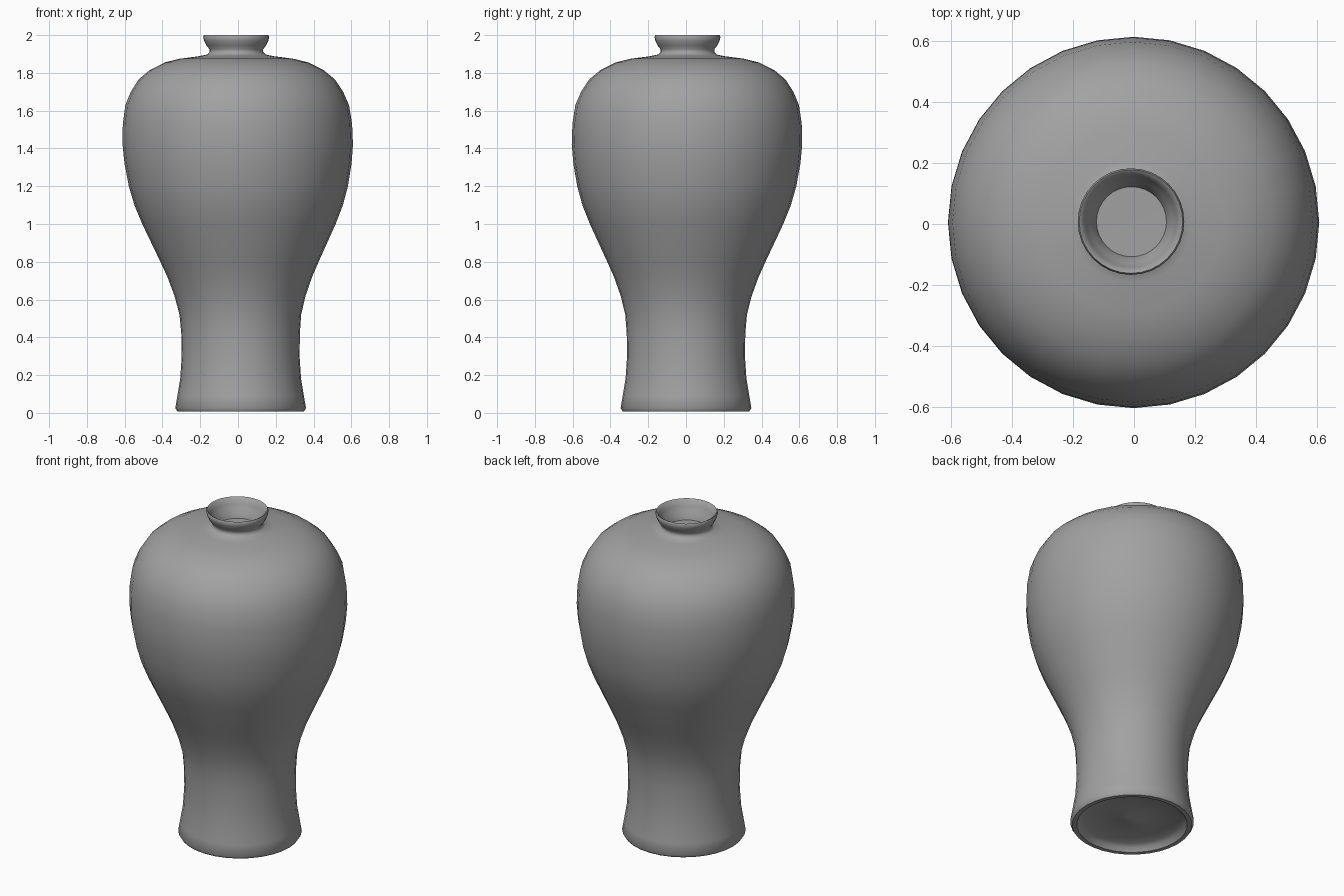
import bpy
import bmesh
import math

SIDES = 32

cube = bpy.data.objects.get("Cube")
if cube:
    bpy.data.objects.remove(cube, do_unlink=True)

# Single grey glaze
glaze = bpy.data.materials.new("grey_glaze")
glaze.use_nodes = True
GREY = (0.36, 0.36, 0.36, 1)
glaze.diffuse_color = GREY
shader = glaze.node_tree.nodes["Principled BSDF"]
shader.inputs["Base Color"].default_value = GREY
shader.inputs["Roughness"].default_value = 0.6

# Closed profile (radius, height): recessed foot, body, neck, lip, mouth
foot = [(0, 0.03), (0.04, 0.032), (0.08, 0.045), (0.27, 0.045), (0.295, 0.03), (0.31, 0.008)]
body = [(0.335, 0.008), (0.346, 0.025), (0.335, 0.09), (0.32, 0.18), (0.312, 0.3),
        (0.314, 0.42), (0.322, 0.52), (0.347, 0.62), (0.383, 0.72), (0.419, 0.8),
        (0.512, 1.0), (0.552, 1.1), (0.58, 1.2), (0.601, 1.32), (0.61, 1.42),
        (0.607, 1.53), (0.592, 1.63), (0.562, 1.7), (0.52, 1.765), (0.46, 1.815),
        (0.38, 1.855), (0.3, 1.875), (0.2, 1.888)]
neck = [(0.155, 1.897), (0.142, 1.91), (0.142, 1.925)]
lip = [(0.158, 1.945), (0.17, 1.97), (0.175, 1.99), (0.17, 2.0), (0.161, 1.995)]
mouth = [(0.15, 1.965), (0.135, 1.935), (0.12, 1.91), (0.115, 1.89), (0, 1.888)]


def lean(z):
    """Slight lean of the hand-thrown axis at height z."""
    t = min(max((z - 0.4) / 1.6, 0), 1)
    return 0.014 - 0.024 * t, 0.008 * t


def lathe(name, profile):
    bm = bmesh.new()
    rings = []
    for r, z in profile:
        cx, cy = lean(z)
        count = SIDES if r else 1
        rings.append([bm.verts.new((cx + r * math.cos(math.tau * i / SIDES),
                                    cy + r * math.sin(math.tau * i / SIDES), z))
                      for i in range(count)])
    for low, high in zip(rings, rings[1:]):
        for i in range(SIDES):
            j = (i + 1) % SIDES
            corners = [low[i % len(low)], low[j % len(low)],
                       high[j % len(high)], high[i % len(high)]]
            bm.faces.new(list(dict.fromkeys(corners)))
    bmesh.ops.translate(bm, verts=bm.verts, vec=(0, 0, -0.008 * 0))
    bmesh.ops.recalc_face_normals(bm, faces=bm.faces)
    mesh = bpy.data.meshes.new(name)
    bm.to_mesh(mesh)
    bm.free()
    mesh.materials.append(glaze)
    obj = bpy.data.objects.new(name, mesh)
    bpy.context.collection.objects.link(obj)
    return obj


vase = lathe("vase", foot + body + neck + lip + mouth)
bpy.ops.object.select_all(action='DESELECT')
vase.select_set(True)
bpy.context.view_layer.objects.active = vase
bpy.ops.object.shade_smooth_by_angle(angle=math.radians(50))
